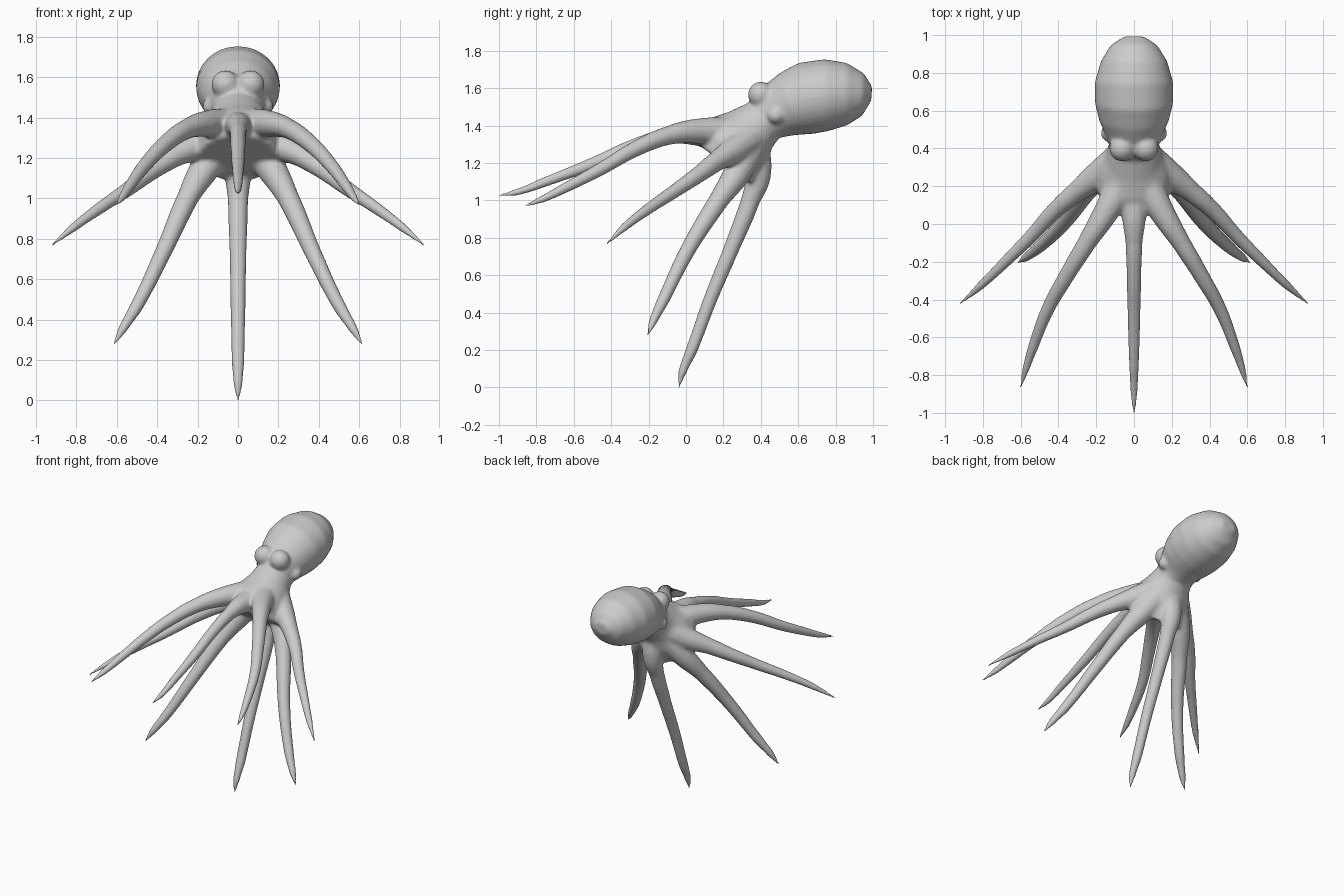
import bpy, bmesh, math
from mathutils import Vector

cube = bpy.data.objects.get("Cube")
if cube:
    bpy.data.objects.remove(cube, do_unlink=True)

skin = bpy.data.materials.new("grey_skin")
skin.use_nodes = True
skin.diffuse_color = (0.6, 0.6, 0.6, 1)
skin.node_tree.nodes["Principled BSDF"].inputs["Base Color"].default_value = (0.6, 0.6, 0.6, 1)

parts = []


def add_mesh(name, bm):
    bmesh.ops.recalc_face_normals(bm, faces=bm.faces)
    mesh = bpy.data.meshes.new(name)
    bm.to_mesh(mesh)
    bm.free()
    obj = bpy.data.objects.new(name, mesh)
    bpy.context.collection.objects.link(obj)
    parts.append(obj)
    return obj


def loft(name, rings, sides=32):
    """Skin elliptical rings given as (upper y, z, lower y, z, half width)."""
    bm = bmesh.new()
    loops = []
    for y1, z1, y2, z2, w in rings:
        top, low = Vector((0, y1, z1)), Vector((0, y2, z2))
        mid, half = (top + low) / 2, (top - low) / 2
        loop = []
        for i in range(sides):
            a = math.tau * i / sides
            loop.append(bm.verts.new(mid + half * math.sin(a) + Vector((w * math.cos(a), 0, 0))))
        loops.append(loop)
    for a, b in zip(loops, loops[1:]):
        for i in range(sides):
            j = (i + 1) % sides
            bm.faces.new((a[i], a[j], b[j], b[i]))
    bm.faces.new(loops[0])
    bm.faces.new(loops[-1])
    return add_mesh(name, bm)


def ball(name, centre, radius):
    bm = bmesh.new()
    bmesh.ops.create_icosphere(bm, subdivisions=3, radius=radius)
    bmesh.ops.translate(bm, verts=bm.verts, vec=centre)
    add_mesh(name, bm)


def arm(name, points, side=1):
    """Tapered tube through (x, y, z, radius) points."""
    curve = bpy.data.curves.new(name, "CURVE")
    curve.dimensions = "3D"
    curve.bevel_depth = 1
    curve.bevel_resolution = 4
    curve.resolution_u = 8
    curve.use_fill_caps = True
    spline = curve.splines.new("BEZIER")
    spline.bezier_points.add(len(points) - 1)
    for p, (x, y, z, r) in zip(spline.bezier_points, points):
        p.co = (x * side, y, z)
        p.radius = r
        p.handle_left_type = p.handle_right_type = "AUTO"
    obj = bpy.data.objects.new(name, curve)
    bpy.context.collection.objects.link(obj)
    parts.append(obj)


# Web, neck and mantle in one loft
body = loft("octopus", [
    (.05, 1.31, .36, 1.08, .20), (.06, 1.40, .43, 1.20, .205),
    (.13, 1.44, .46, 1.28, .18), (.22, 1.47, .50, 1.335, .145),
    (.33, 1.52, .53, 1.34, .13), (.40, 1.60, .56, 1.345, .15),
    (.50, 1.68, .60, 1.35, .185), (.60, 1.735, .68, 1.355, .207),
    (.74, 1.755, .76, 1.37, .208), (.86, 1.735, .86, 1.40, .177),
    (.95, 1.68, .94, 1.45, .125), (.995, 1.61, .99, 1.53, .055)])

# Brow bumps and eyes
for s in (-1, 1):
    ball("brow", (.062 * s, .40, 1.565), .07)
    ball("eye", (.13 * s, .48, 1.455), .047)

# Single arms on the centre line
arm("front_arm", [(0, .2, 1.34, .09), (0, .03, 1.36, .065), (0, -.1, 1.343, .045),
                  (0, -.28, 1.29, .038), (0, -.5, 1.195, .034), (0, -.75, 1.10, .026),
                  (0, -.9, 1.045, .018), (0, -1.005, 1.025, .005)])
arm("rear_arm", [(0, .36, 1.3, .09), (0, .385, 1.13, .07), (0, .345, 1.0, .052),
                 (0, .24, .735, .042), (0, .13, .47, .037), (0, .03, .2, .032),
                 (0, -.02, .08, .022), (0, -.04, -.003, .005)])

# Paired arms
for s, label in ((1, "left"), (-1, "right")):
    arm(label + "_upper_arm", [
        (.06, .22, 1.36, .09), (.15, .06, 1.37, .068), (.25, -.1, 1.345, .05),
        (.36, -.28, 1.27, .042), (.46, -.46, 1.165, .035), (.53, -.64, 1.07, .028),
        (.57, -.76, 1.01, .02), (.60, -.865, .968, .005)], s)
    arm(label + "_side_arm", [
        (.08, .34, 1.33, .09), (.2, .25, 1.265, .075), (.31, .165, 1.21, .055),
        (.42, .07, 1.14, .045), (.54, -.06, 1.05, .037), (.68, -.2, .955, .03),
        (.81, -.325, .86, .022), (.925, -.425, .766, .005)], s)
    arm(label + "_lower_arm", [
        (.07, .34, 1.28, .09), (.17, .27, 1.14, .075), (.25, .175, 1.0, .054),
        (.37, .01, .735, .042), (.5, -.12, .47, .033), (.57, -.175, .355, .023),
        (.615, -.205, .277, .005)], s)

# Fuse every part into one skin
bpy.ops.object.select_all(action="DESELECT")
for obj in parts:
    obj.select_set(True)
bpy.context.view_layer.objects.active = body
bpy.ops.object.convert(target="MESH")
bpy.ops.object.join()
body = bpy.context.view_layer.objects.active
remesh = body.modifiers.new("fuse", "REMESH")
remesh.mode = "VOXEL"
remesh.voxel_size = .009
bpy.ops.object.modifier_apply(modifier=remesh.name)

# Soften the body and webbing strongly, the arms only lightly
web_centre = Vector((0, .3, 1.3))
blend = body.vertex_groups.new(name="webbing")
for v in body.data.vertices:
    near = max(0, min(1, (.42 - (v.co - web_centre).length) / .12))
    if v.co.y > .45:
        near = 1
    if near > 0:
        blend.add([v.index], near, "REPLACE")
for group, steps in (("webbing", 16), ("", 3)):
    soft = body.modifiers.new("soften", "SMOOTH")
    soft.factor = .5
    soft.iterations = steps
    soft.vertex_group = group
    bpy.ops.object.modifier_apply(modifier=soft.name)

body.data.materials.clear()
body.data.materials.append(skin)
bpy.ops.object.shade_smooth()
